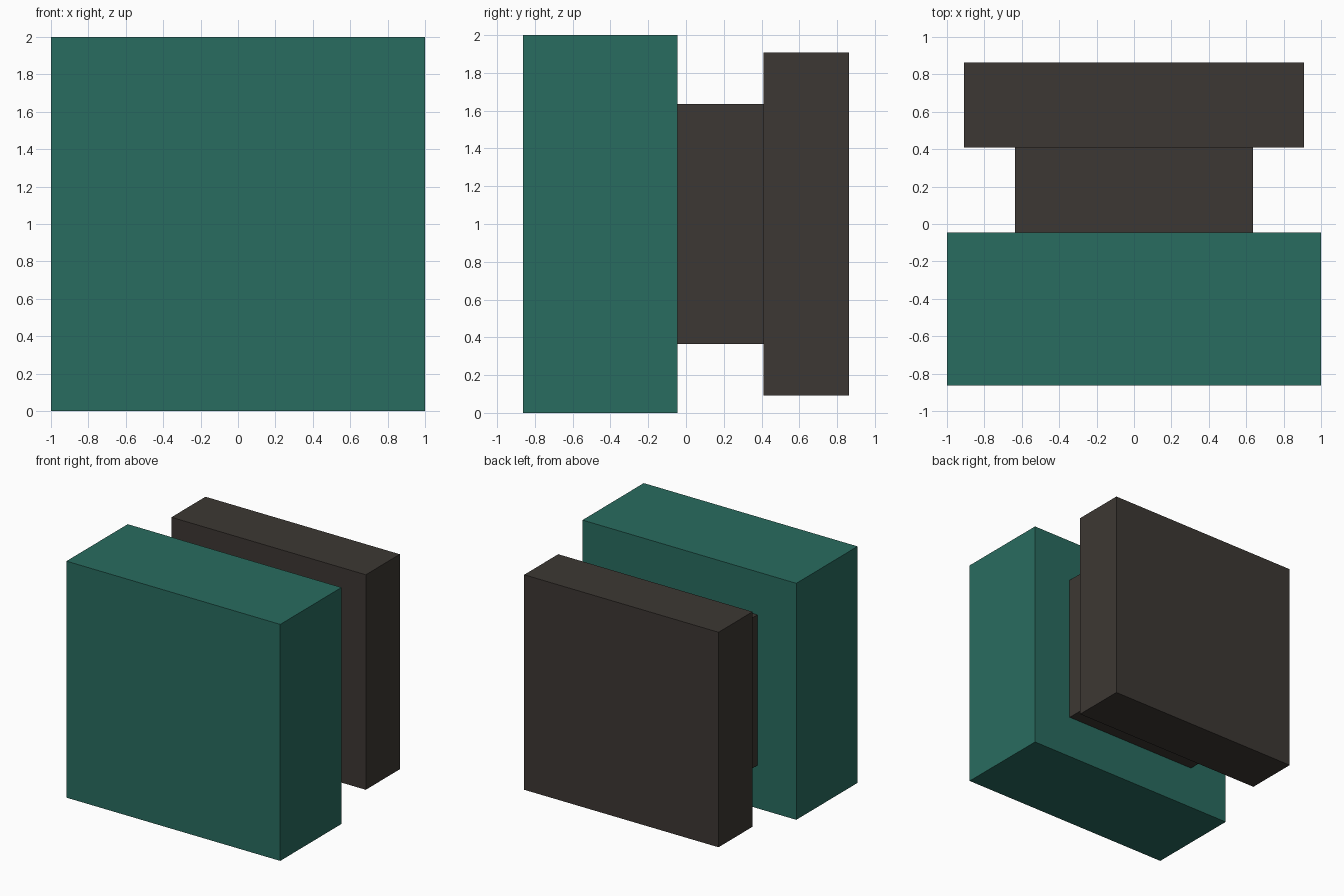
import bpy

if "Cube" in bpy.data.objects:
    bpy.data.objects.remove(bpy.data.objects["Cube"])

U = 2 / 22  # the model sits on a grid of 22 units per side


def material(name, color):
    mat = bpy.data.materials.new(name)
    mat.diffuse_color = (*color, 1)
    mat.use_nodes = True
    mat.node_tree.nodes["Principled BSDF"].inputs["Base Color"].default_value = mat.diffuse_color
    return mat


def block(name, width, y0, y1, mat):
    """Square slab centred on x = 0, z = 11 units, spanning y0..y1 (grid units)."""
    bpy.ops.mesh.primitive_cube_add(size=1, location=(0, (y0 + y1) / 2 * U, 11 * U))
    ob = bpy.context.object
    ob.name = name
    ob.scale = (width * U, (y1 - y0) * U, width * U)
    bpy.ops.object.transform_apply(location=False, rotation=False, scale=True)
    ob.data.materials.append(mat)
    return ob


teal = material("teal", (0.022, 0.15, 0.115))
charcoal = material("charcoal", (0.046, 0.039, 0.033))

# Large front body, narrow connecting neck, wide back plate
block("front_body", 22, -9.5, -0.5, teal)
block("neck", 14, -0.5, 4.5, charcoal)
block("back_plate", 20, 4.5, 9.5, charcoal)
